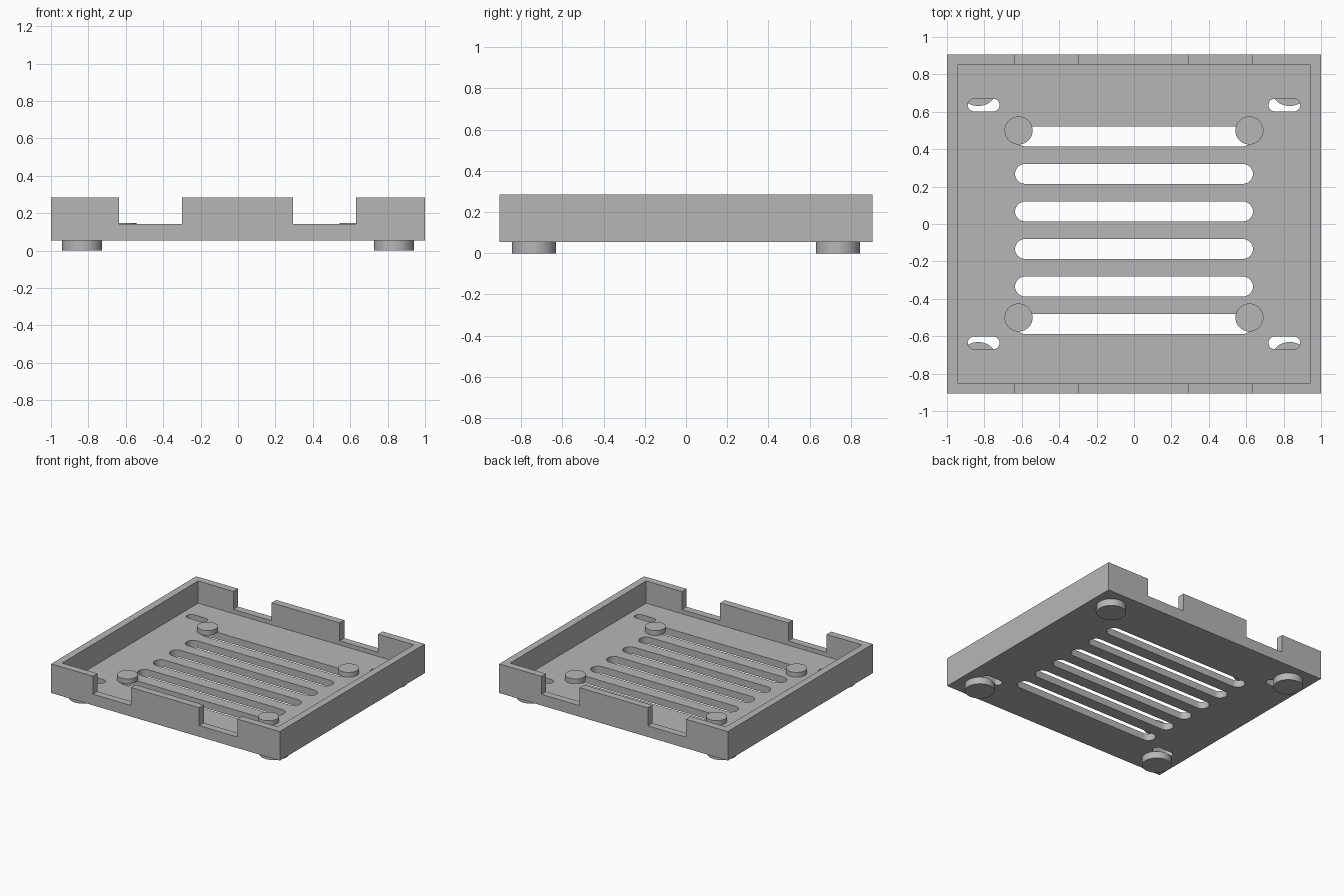
import bpy, bmesh, math

cube = bpy.data.objects.get("Cube")
if cube:
    bpy.data.objects.remove(cube, do_unlink=True)

# One plain grey for the whole tray
grey = bpy.data.materials.new("plain grey")
grey.use_nodes = True
colour = (0.47, 0.47, 0.47, 1)
grey.diffuse_color = colour
grey.node_tree.nodes["Principled BSDF"].inputs["Base Color"].default_value = colour

HALF_X, HALF_Y, WALL = 1.0, 0.906, 0.057
BASE, FLOOR, RIM, NOTCH = 0.055, 0.11, 0.285, 0.143


def prism(name, outline, z0, z1):
    """Extrude a flat outline from z0 to z1."""
    bm = bmesh.new()
    face = bm.faces.new([bm.verts.new((x, y, z0)) for x, y in outline])
    top = bmesh.ops.extrude_face_region(bm, geom=[face])["geom"]
    verts = [v for v in top if isinstance(v, bmesh.types.BMVert)]
    bmesh.ops.translate(bm, verts=verts, vec=(0, 0, z1 - z0))
    bmesh.ops.recalc_face_normals(bm, faces=bm.faces)
    mesh = bpy.data.meshes.new(name)
    bm.to_mesh(mesh)
    bm.free()
    mesh.materials.append(grey)
    obj = bpy.data.objects.new(name, mesh)
    bpy.context.collection.objects.link(obj)
    return obj


def rectangle(x0, x1, y0, y1):
    return [(x0, y0), (x1, y0), (x1, y1), (x0, y1)]


def arc(cx, cy, r, start, sweep, steps):
    angles = [start + sweep * i / steps for i in range(steps + 1)]
    return [(cx + r * math.cos(a), cy + r * math.sin(a)) for a in angles]


def slot(cx, cy, half_length, r):
    """Rounded slot outline lying along x."""
    d = half_length - r
    return (arc(cx + d, cy, r, -math.pi / 2, math.pi, 16)
            + arc(cx - d, cy, r, math.pi / 2, math.pi, 16))


def circle(cx, cy, r):
    return arc(cx, cy, r, 0, math.tau, 48)[:-1]


def smooth(obj):
    bpy.ops.object.select_all(action="DESELECT")
    obj.select_set(True)
    bpy.context.view_layer.objects.active = obj
    bpy.ops.object.shade_smooth_by_angle(angle=math.radians(30))


def cut(target, cutter):
    cutter.hide_render = True
    mod = target.modifiers.new("cut", "BOOLEAN")
    mod.operation, mod.solver, mod.object = "DIFFERENCE", "EXACT", cutter
    bpy.context.view_layer.objects.active = target
    bpy.ops.object.modifier_apply(modifier=mod.name)
    bpy.data.objects.remove(cutter, do_unlink=True)


CORNERS = [(sx, sy) for sx in (-1, 1) for sy in (-1, 1)]

# Open tray with a hollow interior
tray = prism("tray", rectangle(-HALF_X, HALF_X, -HALF_Y, HALF_Y), BASE, RIM)
ix, iy = HALF_X - WALL, HALF_Y - WALL
cut(tray, prism("cavity_cutter", rectangle(-ix, ix, -iy, iy), FLOOR, RIM + 0.1))

# Two rim notches through both the front and back walls
for x0, x1 in ((-0.635, -0.3), (0.295, 0.63)):
    cut(tray, prism("notch_cutter", rectangle(x0, x1, -1, 1), NOTCH, RIM + 0.1))

# Six ventilation slots
for i in range(6):
    cut(tray, prism("vent_cutter", slot(0, -0.535 + 0.2007 * i, 0.636, 0.053), 0, FLOOR + 0.02))

# Short strap slots beside the feet
for sx, sy in CORNERS:
    cut(tray, prism("strap_cutter", slot(sx * 0.804, sy * 0.636, 0.085, 0.034), 0, FLOOR + 0.02))
smooth(tray)

# Round feet below and support posts inside
for sx, sy in CORNERS:
    place = ("back_" if sy > 0 else "front_") + ("left" if sx > 0 else "right")
    smooth(prism(place + "_foot", circle(sx * 0.833, sy * 0.738, 0.107), 0, BASE))
    smooth(prism(place + "_post", circle(sx * 0.617, sy * 0.5, 0.075), FLOOR, 0.148))
